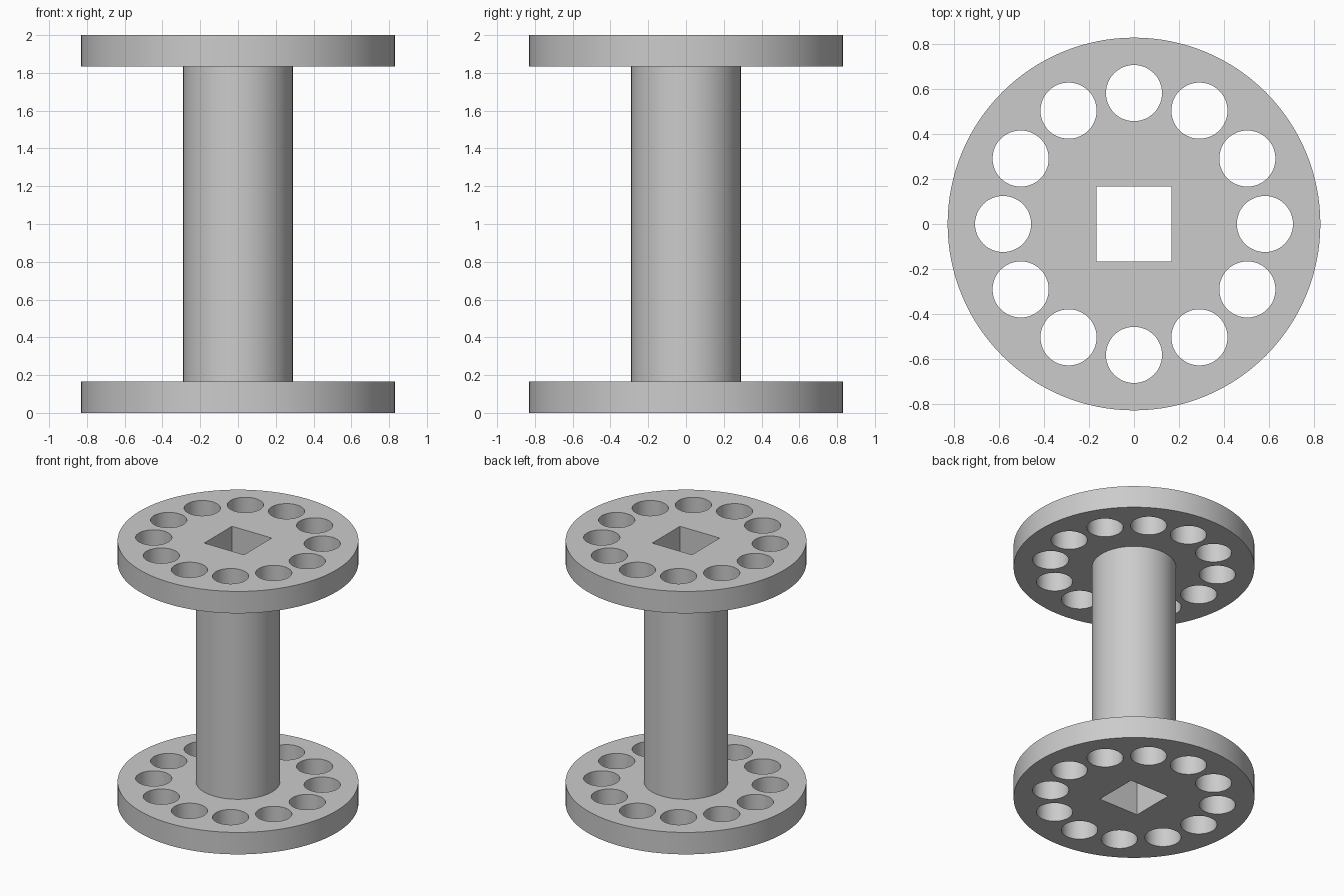
import bpy
import bmesh
from math import cos, sin, pi, radians

cube = bpy.data.objects.get("Cube")
if cube:
    bpy.data.objects.remove(cube)

# Main dimensions
HEIGHT = 2.0
THICK = 0.167
FLANGE_R = 0.83
HUB_R = 0.29
BORE = 0.167
HOLE_R = 0.125
HOLE_RING = 0.583
HOLES = 12

grey = bpy.data.materials.new("plain_grey")
grey.use_nodes = True
colour = (0.6, 0.6, 0.6, 1)
grey.diffuse_color = colour
grey.node_tree.nodes["Principled BSDF"].inputs["Base Color"].default_value = colour


def circle(radius, steps, cx=0, cy=0):
    return [(cx + radius * cos(2 * pi * i / steps),
             cy + radius * sin(2 * pi * i / steps)) for i in range(steps)]


def plate(name, outlines, bottom, top, fill="BOTH"):
    """Extrude a flat profile; outlines after the first become openings."""
    curve = bpy.data.curves.new(name + "_profile", "CURVE")
    curve.dimensions = "2D"
    curve.fill_mode = fill
    curve.extrude = (top - bottom) / 2
    for outline in outlines:
        spline = curve.splines.new("POLY")
        spline.points.add(len(outline) - 1)
        for point, (x, y) in zip(spline.points, outline):
            point.co = (x, y, 0, 1)
        spline.use_cyclic_u = True
    helper = bpy.data.objects.new(name + "_profile", curve)
    mesh = bpy.data.meshes.new_from_object(helper)
    bpy.data.objects.remove(helper)
    bpy.data.curves.remove(curve)

    # Weld the caps to the walls and lift to height
    bm = bmesh.new()
    bm.from_mesh(mesh)
    bmesh.ops.remove_doubles(bm, verts=bm.verts, dist=0.0001)
    bmesh.ops.translate(bm, verts=bm.verts, vec=(0, 0, (bottom + top) / 2))
    bmesh.ops.recalc_face_normals(bm, faces=bm.faces)
    bm.to_mesh(mesh)
    bm.free()
    mesh.materials.clear()
    mesh.materials.append(grey)

    obj = bpy.data.objects.new(name, mesh)
    bpy.context.collection.objects.link(obj)
    bpy.ops.object.select_all(action="DESELECT")
    obj.select_set(True)
    bpy.context.view_layer.objects.active = obj
    bpy.ops.object.shade_smooth_by_angle(angle=radians(30))
    return obj


# Square bore and ring of round holes
bore = [(-BORE, -BORE), (BORE, -BORE), (BORE, BORE), (-BORE, BORE)]
holes = [circle(HOLE_R, 48, HOLE_RING * cos(2 * pi * k / HOLES),
                HOLE_RING * sin(2 * pi * k / HOLES)) for k in range(HOLES)]
flange = [circle(FLANGE_R, 128), bore] + holes

# Flanges at both ends, joined by the hollow hub
plate("bottom_flange", flange, 0, THICK)
plate("top_flange", flange, HEIGHT - THICK, HEIGHT)
plate("hub", [circle(HUB_R, 96), bore], THICK, HEIGHT - THICK)
